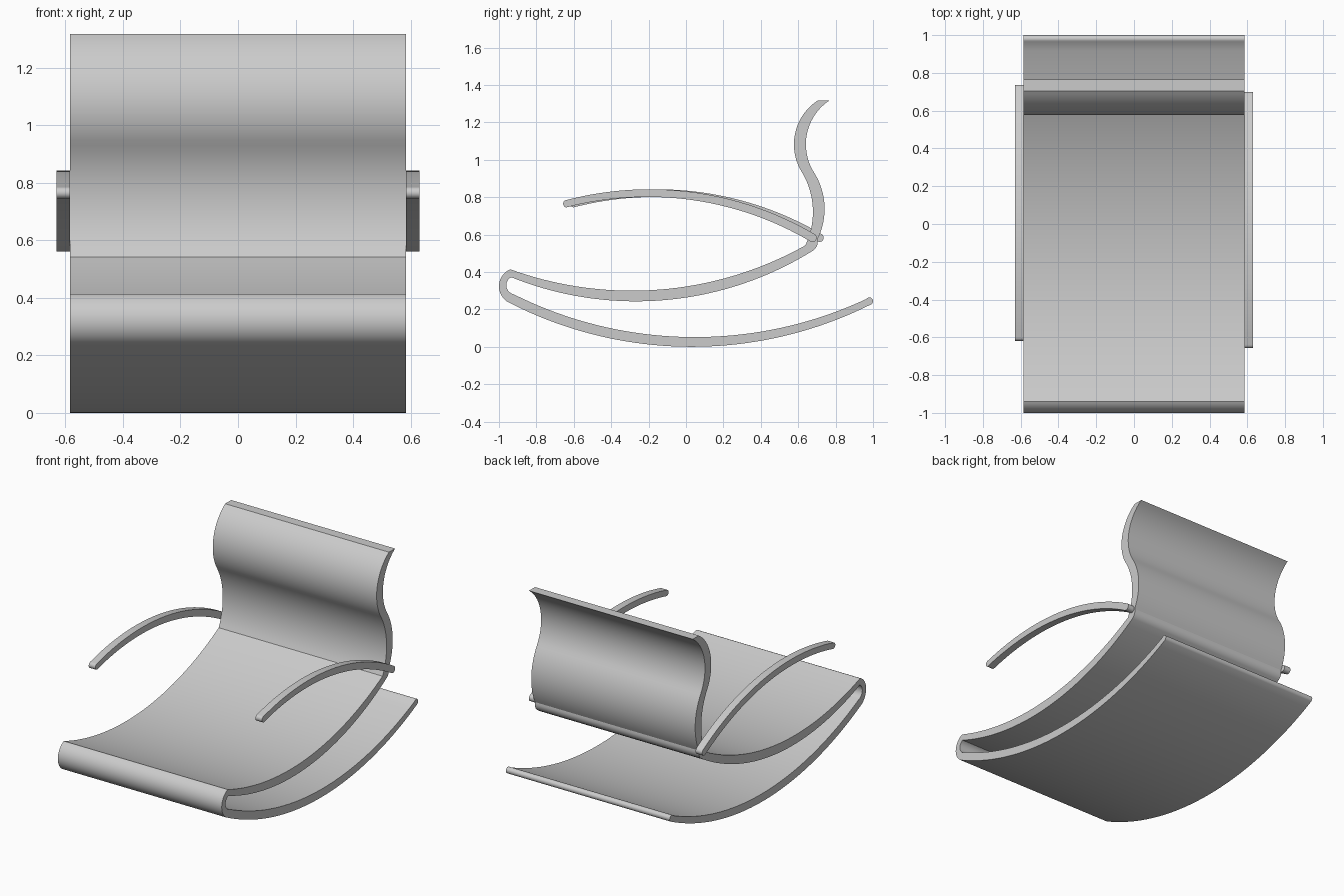
import bpy, bmesh, math
from mathutils import Vector

cube = bpy.data.objects.get("Cube")
if cube:
    bpy.data.objects.remove(cube, do_unlink=True)

grey = bpy.data.materials.new("plain grey")
grey.use_nodes = True
color = (0.6, 0.6, 0.6, 1)
grey.diffuse_color = color
grey.node_tree.nodes["Principled BSDF"].inputs["Base Color"].default_value = color


def arc(a, m, b, n):
    """Points on the circular arc from a through m towards b (b left out)."""
    a, m, b = Vector(a), Vector(m), Vector(b)
    d = 2 * (a.x * (m.y - b.y) + m.x * (b.y - a.y) + b.x * (a.y - m.y))
    sa, sm, sb = a.length_squared, m.length_squared, b.length_squared
    c = Vector(((sa * (m.y - b.y) + sm * (b.y - a.y) + sb * (a.y - m.y)) / d,
                (sa * (b.x - m.x) + sm * (a.x - b.x) + sb * (m.x - a.x)) / d))
    start, mid, end = (math.atan2(p.y - c.y, p.x - c.x) for p in (a, m, b))
    sweep = (end - start) % math.tau
    if (mid - start) % math.tau > sweep:
        sweep -= math.tau
    r = (a - c).length
    return [c + r * Vector((math.cos(start + sweep * i / n), math.sin(start + sweep * i / n)))
            for i in range(n)]


def outline(start, pieces):
    """Closed outline; each piece is (middle, end, steps), or (end,) for a straight edge."""
    points, current = [], start
    for piece in pieces:
        if len(piece) == 1:
            points.append(Vector(current))
            current = piece[0]
        else:
            points += arc(current, *piece)
            current = piece[1]
    return points


def extrude(name, profile, x0, x1, shift=0):
    """Sweep a side profile (y, z) across the width."""
    bm = bmesh.new()
    face = bm.faces.new([bm.verts.new((x0, p.x + shift, p.y)) for p in profile])
    swept = bmesh.ops.extrude_face_region(bm, geom=[face])["geom"]
    bmesh.ops.translate(bm, vec=(x1 - x0, 0, 0),
                        verts=[v for v in swept if isinstance(v, bmesh.types.BMVert)])
    if not any(f.normal.x < 0 and all(v.co.x == x0 for v in f.verts) for f in bm.faces):
        bm.faces.new([v for v in bm.verts if v.co.x == x0]) if face not in bm.faces else None
    bmesh.ops.recalc_face_normals(bm, faces=bm.faces)
    mesh = bpy.data.meshes.new(name)
    bm.to_mesh(mesh)
    bm.free()
    mesh.materials.append(grey)
    obj = bpy.data.objects.new(name, mesh)
    bpy.context.collection.objects.link(obj)
    bpy.ops.object.select_all(action='DESELECT')
    obj.select_set(True)
    bpy.context.view_layer.objects.active = obj
    bpy.ops.object.shade_smooth_by_angle(angle=math.radians(30))
    return obj


# One bent sheet: rocker, front fold, seat and wavy backrest
sheet = outline((-0.94, 0.233), [
    ((0.02, 0.0), (0.99, 0.227), 40),           # rocker underside
    ((1.0, 0.243), (0.963, 0.255), 8),          # rounded rear tip
    ((0.02, 0.052), (-0.922, 0.281), 40),       # rocker top
    ((-0.96, 0.322), (-0.935, 0.372), 14),      # inside of front fold
    ((-0.275, 0.243), (0.682, 0.516), 36),      # seat underside
    ((0.698, 0.535), (0.703, 0.575), 5),        # rounded rear corner
    ((0.741, 0.746), (0.687, 0.928), 16),       # back of lumbar curve
    ((0.641, 1.09), (0.765, 1.316), 18),        # back of head curve
    ((0.703, 1.316),),                          # flat top edge
    ((0.577, 1.09), (0.623, 0.928), 18),        # front of head curve
    ((0.678, 0.746), (0.638, 0.542), 16),       # front of lumbar curve
    ((-0.275, 0.3), (-0.939, 0.414), 36),       # seat top
    ((-1.0, 0.322), (-0.94, 0.233), 18),        # outside of front fold
])
extrude("rocking_chair_sheet", sheet, -0.584, 0.584)

# Curved armrests, the right one set slightly further back
arm = outline((-0.64, 0.745), [
    ((-0.18, 0.801), (0.664, 0.564), 32),
    ((0.692, 0.567), (0.688, 0.602), 8),
    ((-0.18, 0.842), (-0.637, 0.785), 32),
    ((-0.657, 0.765), (-0.64, 0.745), 8),
])
extrude("left_armrest", arm, 0.584, 0.631)
extrude("right_armrest", arm, -0.631, -0.584, 0.038)
